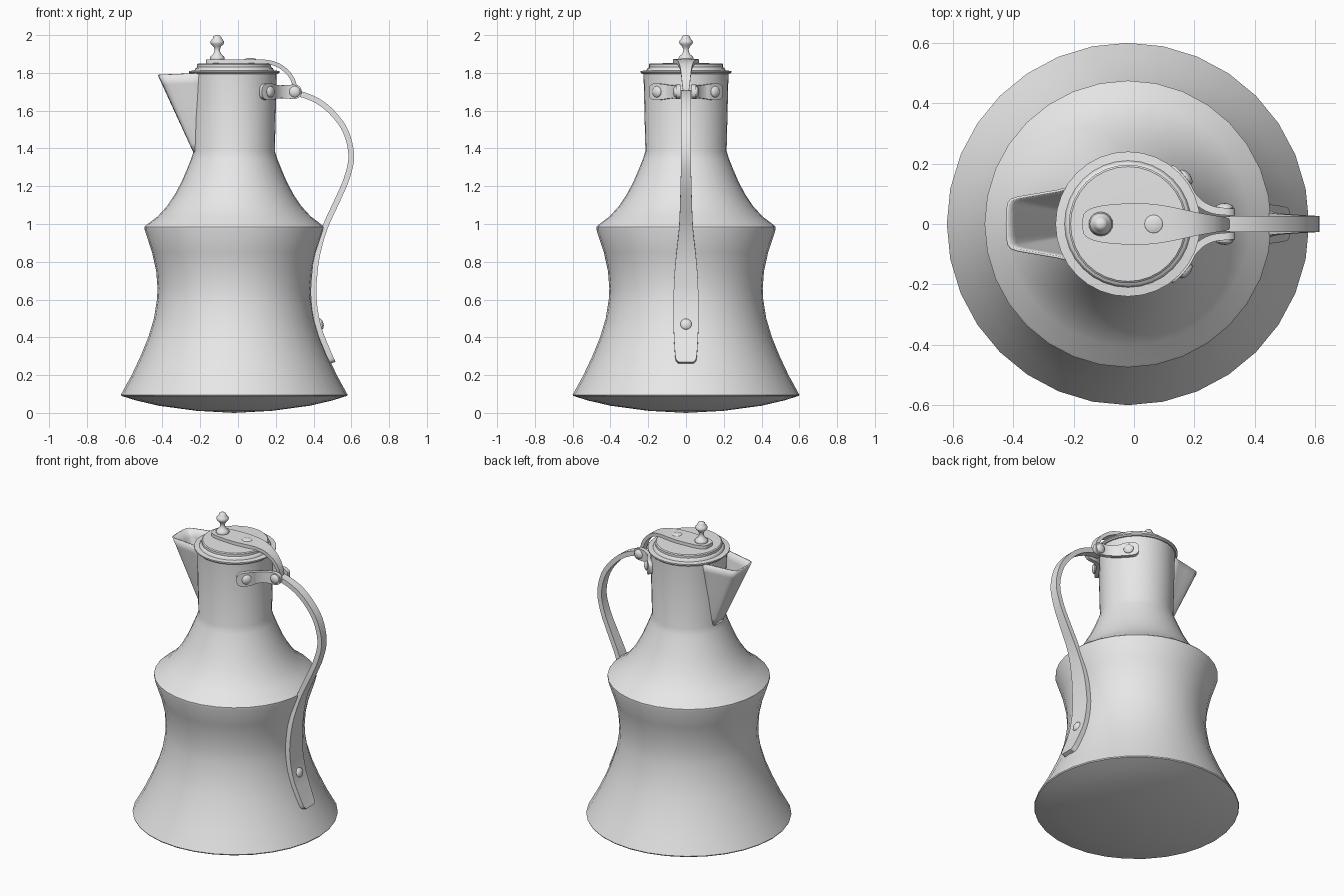
import bpy, bmesh, math
from mathutils import Vector

if "Cube" in bpy.data.objects:
    bpy.data.objects.remove(bpy.data.objects["Cube"])

metal = bpy.data.materials.new("plain grey metal")
metal.diffuse_color = (0.8, 0.8, 0.8, 1)
metal.use_nodes = True
metal.node_tree.nodes["Principled BSDF"].inputs["Base Color"].default_value = metal.diffuse_color
CX = -0.02  # axis of the pot


def finish(name, bm, angle=30):
    bmesh.ops.remove_doubles(bm, verts=bm.verts, dist=1e-5)
    bmesh.ops.recalc_face_normals(bm, faces=bm.faces)
    me = bpy.data.meshes.new(name)
    bm.to_mesh(me)
    bm.free()
    ob = bpy.data.objects.new(name, me)
    bpy.context.collection.objects.link(ob)
    me.materials.append(metal)
    bpy.ops.object.select_all(action='DESELECT')
    ob.select_set(True)
    bpy.context.view_layer.objects.active = ob
    bpy.ops.object.shade_smooth_by_angle(angle=math.radians(angle))
    return ob


def loft(bm, rings, closed=True):
    rows = [[bm.verts.new(p) for p in r] for r in rings]
    n = len(rows[0])
    for a, b in zip(rows, rows[1:]):
        for i in range(n if closed else n - 1):
            j = (i + 1) % n
            bm.faces.new((a[i], a[j], b[j], b[i]))
    return rows


def lathe(name, profile, x, segs=32, angle=30):
    bm = bmesh.new()
    loft(bm, [[(x + r * math.cos(2 * math.pi * i / segs),
                r * math.sin(2 * math.pi * i / segs), z) for i in range(segs)]
              for r, z in profile])
    bmesh.ops.dissolve_degenerate(bm, dist=1e-6, edges=bm.edges)
    return finish(name, bm, angle)


def smooth_path(pts, steps=4):
    pts = [Vector(p) for p in pts]
    out = []
    for i in range(len(pts) - 1):
        p1, p2 = pts[i], pts[i + 1]
        p0 = pts[i - 1] if i else p1 * 2 - p2
        p3 = pts[i + 2] if i + 2 < len(pts) else p2 * 2 - p1
        for s in range(steps):
            t = s / steps
            out.append(0.5 * (2 * p1 + (p2 - p0) * t + (2 * p0 - 5 * p1 + 4 * p2 - p3) * t * t
                              + (3 * p1 - p0 - 3 * p2 + p3) * t ** 3))
    return out + [pts[-1]]


def strap(name, pts, thick, place):
    """Flat bar along points (a, b, half width); place maps (a, b, w) to 3D."""
    path = smooth_path(pts)
    rings = []
    for i, p in enumerate(path):
        d = path[min(i + 1, len(path) - 1)] - path[max(i - 1, 0)]
        n = Vector((-d.y, d.x)).normalized() * thick / 2
        rings.append([place(p.x + s * n.x, p.y + s * n.y, w * p.z)
                      for s, w in ((1, 1), (1, -1), (-1, -1), (-1, 1))])
    bm = bmesh.new()
    rows = loft(bm, rings)
    bm.faces.new(rows[0])
    bm.faces.new(rows[-1])
    return finish(name, bm)


def rivet(name, loc, direction, r=0.03, depth=0.016):
    bm = bmesh.new()
    bmesh.ops.create_uvsphere(bm, u_segments=16, v_segments=8, radius=1)
    q = Vector(direction).to_track_quat('Z', 'Y')
    for v in bm.verts:
        v.co = q @ Vector((v.co.x * r, v.co.y * r, v.co.z * depth)) + Vector(loc)
    return finish(name, bm)


# Body: domed base, waisted belly, concave shoulder and neck
lathe("body", [(0, 0.0), (0.2, 0.011), (0.4, 0.038), (0.52, 0.066), (0.597, 0.09), (0.6, 0.096),
               (0.543, 0.2), (0.496, 0.3), (0.455, 0.4), (0.425, 0.5), (0.409, 0.6), (0.406, 0.66),
               (0.413, 0.75), (0.435, 0.85), (0.475, 0.972), (0.475, 0.985), (0.466, 0.994),
               (0.405, 1.04), (0.355, 1.095), (0.315, 1.155), (0.28, 1.22), (0.25, 1.29),
               (0.228, 1.345), (0.215, 1.385), (0.225, 1.8), (0, 1.8)], CX)

# Lid with flange and stepped disc
lathe("lid", [(0, 1.795), (0.232, 1.795), (0.24, 1.802), (0.24, 1.81), (0.21, 1.813),
              (0.204, 1.825), (0.196, 1.83), (0.196, 1.845), (0.19, 1.85), (0, 1.853)], CX)

# Spout: open trough widening towards the lip
half = [(0, 1.15), (0.3, 0.98), (0.6, 0.87), (0.85, 0.78), (0.94, 0.72), (0.985, 0.6), (1, 0.35)]
section = half + [(1.005, 0)] + [(u, -v) for u, v in reversed(half)]
rings = []
for k in range(9):
    t = k / 8
    w, depth = 0.06 + 0.052 * t, 0.05 + 0.19 * t
    rings.append([(-0.18 - u * depth, v * w, 1.375 + (0.415 + 0.01 * (1 - u)) * t)
                  for u, v in section])
bm = bmesh.new()
loft(bm, rings, closed=False)
spout = finish("spout", bm, 40)
wall = spout.modifiers.new("wall", 'SOLIDIFY')
wall.thickness = 0.008
wall.offset = 0


def upright(a, b, w):
    return (a, w, b)


# Handle: S-curved bar widening to a flat rounded tail
strap("handle", [(0.26, 1.695, 0.024), (0.33, 1.688, 0.026), (0.42, 1.652, 0.027),
                 (0.50, 1.588, 0.027), (0.57, 1.49, 0.027), (0.60, 1.36, 0.026),
                 (0.575, 1.24, 0.028), (0.528, 1.13, 0.031), (0.46, 0.98, 0.037),
                 (0.42, 0.84, 0.052), (0.404, 0.72, 0.062), (0.401, 0.6, 0.066),
                 (0.424, 0.46, 0.066), (0.465, 0.35, 0.061), (0.49, 0.292, 0.056),
                 (0.498, 0.275, 0.05), (0.502, 0.265, 0.038)], 0.03, upright)
rivet("handle_rivet", (0.437, 0, 0.47), (0.97, 0, 0.25))

# Hinge leaf lying on the lid and curving down to the hinge
strap("hinge_leaf", [(-0.17, 1.861, 0.018), (-0.165, 1.861, 0.035), (-0.145, 1.861, 0.05),
                     (-0.1, 1.861, 0.062), (0, 1.861, 0.069), (0.08, 1.861, 0.064),
                     (0.15, 1.858, 0.051), (0.21, 1.842, 0.037), (0.26, 1.806, 0.028),
                     (0.29, 1.763, 0.023), (0.303, 1.72, 0.018), (0.305, 1.69, 0.012)],
      0.022, upright)
rivet("leaf_rivet", (0.065, 0, 1.871), (0, 0, 1), 0.031, 0.008)

# Finial knob
lathe("finial", [(0, 1.86), (0.036, 1.866), (0.04, 1.876), (0.036, 1.887), (0.022, 1.898),
                 (0.015, 1.912), (0.014, 1.925), (0.02, 1.94), (0.034, 1.953), (0.037, 1.965),
                 (0.03, 1.975), (0.024, 1.982), (0.021, 1.992), (0.012, 1.999), (0, 2.0)],
      -0.11, 20, 50)

# Neck clamp: mirrored wings hugging the neck and ears gripping the handle
for side, s in (("front", -1), ("back", 1)):
    arc = [(CX + 0.234 * math.cos(math.radians(a)), 0.234 * math.sin(math.radians(a)), w)
           for a, w in ((53, 0.016), (51.5, 0.03), (47, 0.041), (40, 0.044), (31, 0.041), (24, 0.037))]
    ear = [(0.222, 0.066, 0.034), (0.26, 0.047, 0.036), (0.305, 0.041, 0.037),
           (0.328, 0.04, 0.026), (0.335, 0.04, 0.012)]
    strap(side + "_clamp", arc + ear, 0.024, lambda a, b, w, s=s: (a, s * b, 1.7 + w))
    c, d = math.cos(math.radians(39)), s * math.sin(math.radians(39))
    rivet(side + "_wing_rivet", (CX + 0.246 * c, 0.246 * d, 1.7), (c, d, 0))
    rivet(side + "_ear_rivet", (0.30, s * 0.053, 1.7), (0, s, 0))
